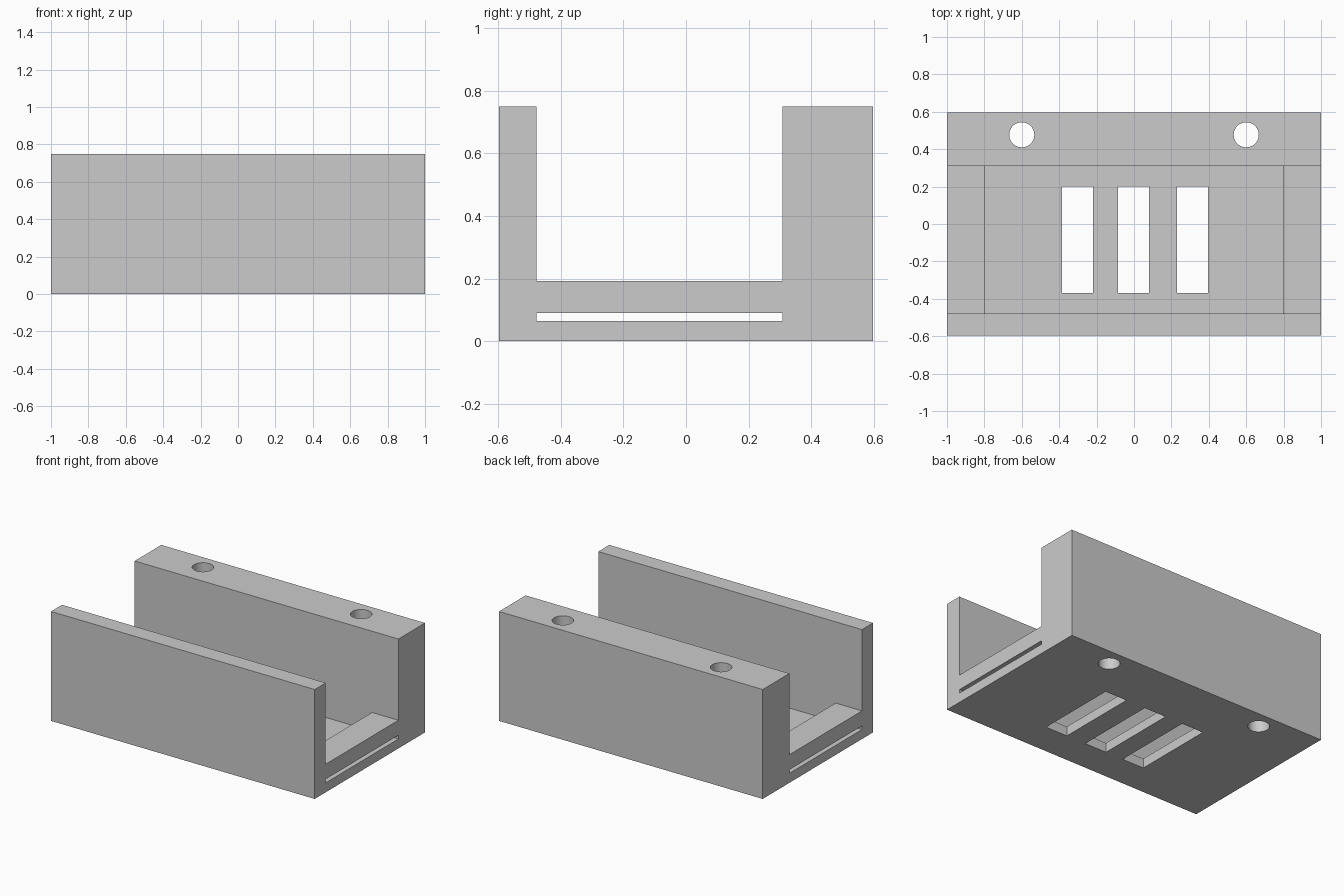
import bpy

if "Cube" in bpy.data.objects:
    bpy.data.objects.remove(bpy.data.objects["Cube"])

# Main dimensions
HALF_X, HALF_Y, HEIGHT = 1.0, 0.597, 0.75
FRONT_IN, BACK_IN = -0.478, 0.309        # inner faces of the two walls
FLOOR, SLOT_TOP, BRIDGE_TOP = 0.065, 0.09, 0.193

grey = bpy.data.materials.new("plain grey")
grey.diffuse_color = (0.6, 0.6, 0.6, 1)
grey.use_nodes = True
grey.node_tree.nodes["Principled BSDF"].inputs["Base Color"].default_value = grey.diffuse_color


def box(name, x0, x1, y0, y1, z0, z1):
    bpy.ops.mesh.primitive_cube_add(size=1)
    ob = bpy.context.object
    ob.name = name
    ob.location = ((x0 + x1) / 2, (y0 + y1) / 2, (z0 + z1) / 2)
    ob.scale = (x1 - x0, y1 - y0, z1 - z0)
    bpy.ops.object.transform_apply(location=True, rotation=False, scale=True)
    return ob


def cut(target, cutter):
    mod = target.modifiers.new(cutter.name, 'BOOLEAN')
    mod.operation = 'DIFFERENCE'
    mod.solver = 'EXACT'
    mod.object = cutter
    cutter.hide_render = True
    bpy.context.view_layer.objects.active = target
    bpy.ops.object.modifier_apply(modifier=mod.name)
    bpy.data.objects.remove(cutter, do_unlink=True)


# Solid block that becomes the channel bracket
body = box("channel_bracket", -HALF_X, HALF_X, -HALF_Y, HALF_Y, 0, HEIGHT)
body.data.materials.append(grey)

# Open channel between the thin front wall and thick back wall
cut(body, box("channel", -1.2, 1.2, FRONT_IN, BACK_IN, BRIDGE_TOP, 1))

# Deep tray between the two end bridges
cut(body, box("tray", -0.8, 0.8, FRONT_IN, BACK_IN, FLOOR, 0.5))

# Narrow slot under each end bridge
for s in (-1, 1):
    x0, x1 = sorted((s * 0.75, s * 1.2))
    cut(body, box("end_slot", x0, x1, FRONT_IN, BACK_IN, FLOOR, SLOT_TOP))

# Three vents through the floor
for x in (-0.302, -0.002, 0.312):
    cut(body, box("vent", x - 0.083, x + 0.083, -0.37, 0.2, -0.1, 0.15))

# Two vertical screw holes through the back wall
for x in (-0.6, 0.6):
    bpy.ops.mesh.primitive_cylinder_add(vertices=48, radius=0.067, depth=1.2,
                                        location=(x, 0.477, HEIGHT / 2))
    hole = bpy.context.object
    hole.name = "screw_hole"
    cut(body, hole)

# Keep a single grey and smooth only the round holes
body.data.materials.clear()
body.data.materials.append(grey)
for p in body.data.polygons:
    p.material_index = 0
bpy.ops.object.select_all(action='DESELECT')
body.select_set(True)
bpy.context.view_layer.objects.active = body
bpy.ops.object.shade_smooth_by_angle()
